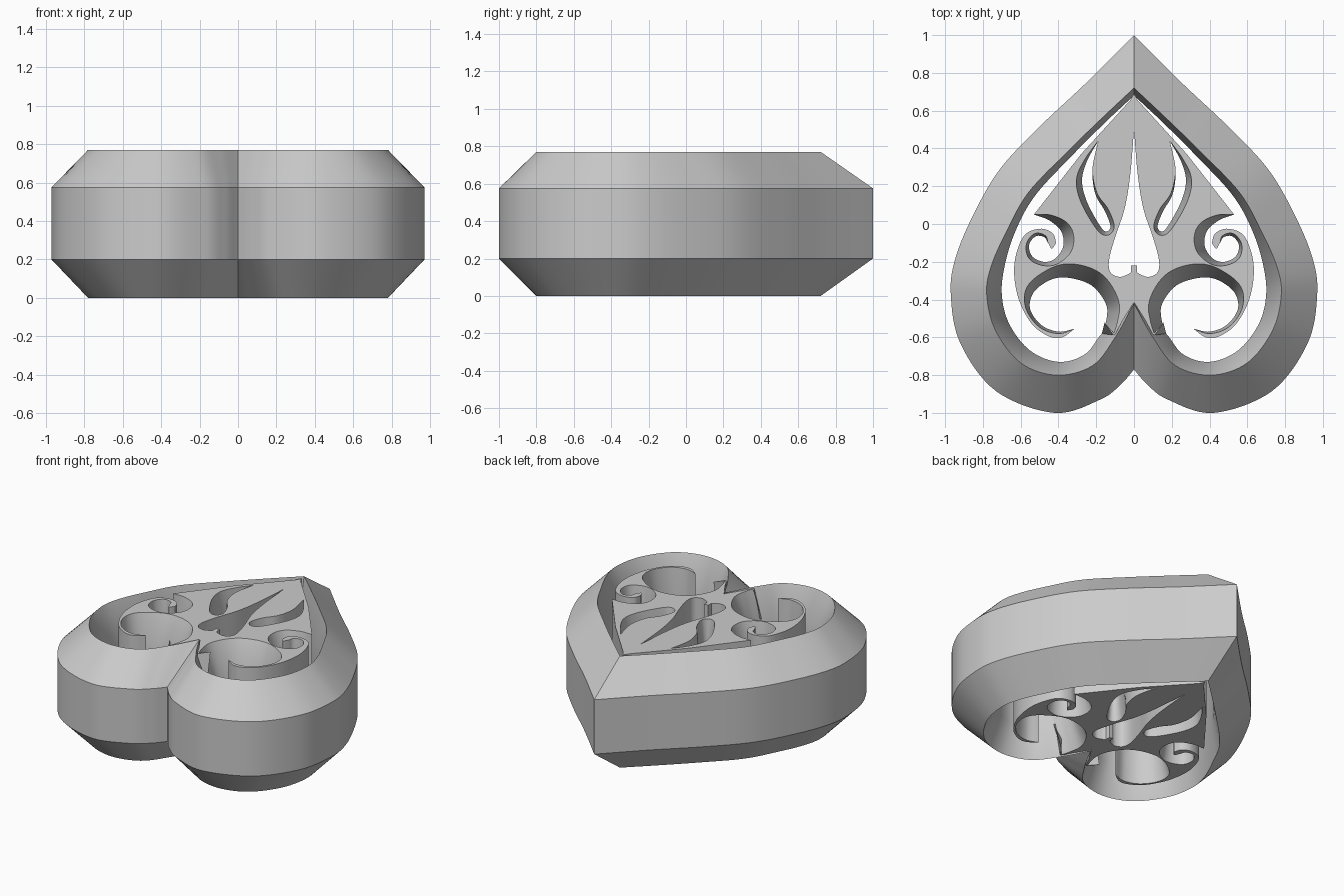
import bpy
import bmesh
import math
from mathutils import Matrix, Vector
from mathutils.geometry import tessellate_polygon

cube = bpy.data.objects.get("Cube")
if cube:
    bpy.data.objects.remove(cube)

TOP, SHOULDER, BASE = 0.77, 0.575, 0.2


def smooth_path(points, steps):
    """Catmull-Rom path through the points, any dimension."""
    pts = [Vector(p) for p in points]
    pts = [pts[0] * 2 - pts[1]] + pts + [pts[-1] * 2 - pts[-2]]
    path = []
    for a, b, c, d in zip(pts, pts[1:], pts[2:], pts[3:]):
        for s in range(steps):
            t = s / steps
            path.append((b * 2 + (c - a) * t + (a * 2 - b * 5 + c * 4 - d) * t * t
                         + (b * 3 - a - c * 3 + d) * t ** 3) / 2)
    return path + [pts[-2]]


def join_paths(*paths):
    """Chain paths into one closed loop without repeated points."""
    loop = []
    for path in paths:
        for p in path:
            if not loop or (p.xy - loop[-1].xy).length > 0.0005:
                loop.append(p)
    if (loop[0].xy - loop[-1].xy).length < 0.0005:
        loop.pop()
    return loop


def chamfered(loop, is_hole):
    """Move each point into the material by its own chamfer width (z)."""
    n = len(loop)
    area = sum(loop[i - 1].x * loop[i].y - loop[i].x * loop[i - 1].y for i in range(n))
    sign = 1 if (area > 0) != is_hole else -1
    result = []
    for i, p in enumerate(loop):
        along = (loop[(i + 1) % n].xy - loop[i - 1].xy).normalized()
        result.append(p.xy + Vector((-along.y, along.x)) * sign * max(p.z, 0))
    return result


def finish(bm, name):
    """Mirror the half, and make a shaded object of it."""
    geom = bm.verts[:] + bm.edges[:] + bm.faces[:]
    bmesh.ops.mirror(bm, geom=geom, matrix=Matrix(), merge_dist=0.0005, axis='X')
    bmesh.ops.recalc_face_normals(bm, faces=bm.faces)
    mesh = bpy.data.meshes.new(name)
    bm.to_mesh(mesh)
    bm.free()
    obj = bpy.data.objects.new(name, mesh)
    bpy.context.collection.objects.link(obj)
    bpy.ops.object.select_all(action='DESELECT')
    obj.select_set(True)
    bpy.context.view_layer.objects.active = obj
    bpy.ops.object.shade_smooth_by_angle(angle=math.radians(28))
    return obj


def add_rows(bm, rows):
    return [[bm.verts.new((p.x, p.y, z)) for p in path] for path, z in rows]


# Heart rim: outer wall, sharp ridge and inner slope, tip to notch
outer = smooth_path([(0, 1), (.25, .75), (.5, .515), (.71, .29), (.85, .05), (.945, -.18),
                     (.97, -.37), (.92, -.63), (.73, -.885), (.42, -1), (.18, -.93),
                     (.07, -.85), (0, -.77)], 8)
ridge = smooth_path([(0, .72), (.17, .56), (.36, .375), (.56, .165), (.675, -.04), (.755, -.22),
                     (.78, -.37), (.735, -.56), (.6, -.735), (.41, -.8), (.22, -.75),
                     (.1, -.6), (0, -.42)], 8)
inner = smooth_path([(0, .68), (.155, .535), (.335, .355), (.52, .155), (.62, -.02), (.68, -.2),
                     (.7, -.37), (.66, -.53), (.55, -.67), (.4, -.73), (.26, -.69),
                     (.17, -.58), (0, -.4)], 8)
bm = bmesh.new()
rows = add_rows(bm, [(outer, BASE), (outer, SHOULDER), (ridge, TOP),
                     (inner, SHOULDER), (inner, BASE), (ridge, 0)])
for k, row in enumerate(rows):
    above = rows[(k + 1) % len(rows)]
    for i in range(len(row) - 1):
        bm.faces.new((row[i], row[i + 1], above[i + 1], above[i]))
finish(bm, "heart_rim")

# Filigree outline, as x, y and chamfer width
slit_edge = [Vector(p) for p in ((0, .69, 0), (.02, .655, 0), (.28, .37, 0), (.53, .05, 0))]
small_curl = smooth_path([(.53, .05, 0), (.45, .02, .03), (.385, -.04, .055), (.375, -.12, .05),
                          (.42, -.185, .03), (.48, -.2, .02), (.54, -.17, .02),
                          (.555, -.11, .015), (.52, -.065, .015), (.475, -.07, .01),
                          (.455, -.1, 0), (.435, -.13, 0), (.412, -.1, 0)], 6)
crescent_back = smooth_path([(.412, -.1, 0), (.43, -.05, 0), (.49, -.025, 0), (.57, -.05, 0),
                             (.615, -.13, 0), (.635, -.25, 0), (.61, -.4, 0), (.54, -.53, 0),
                             (.45, -.595, 0), (.38, -.6, 0), (.315, -.555, 0)], 6)
big_curl = smooth_path([(.315, -.555, 0), (.4, -.57, .01), (.49, -.535, .015), (.55, -.45, .02),
                        (.53, -.36, .045), (.44, -.295, .055), (.345, -.285, .075),
                        (.225, -.325, .08), (.15, -.42, .07), (.145, -.5, .06),
                        (.17, -.58, .06)], 7)
notch = [Vector(p) for p in ((.1, -.585, 0), (.06, -.51, 0), (0, -.415, 0),
                             (0, -.22, 0), (.015, -.22, 0), (.015, -.255, 0))]
teardrop = smooth_path([(.015, -.255, 0), (.04, -.27, 0), (.08, -.28, 0), (.125, -.255, 0),
                        (.132, -.19, 0), (.1, -.07, 0), (.05, .08, 0), (.02, .26, 0),
                        (0, .5, 0)], 6)
leaf_slot = smooth_path([(.19, .44, 0), (.25, .33, .015), (.275, .23, .03), (.25, .12, .03),
                         (.18, -.01, .025), (.145, -.04, .02), (.125, -.01, .02),
                         (.155, .07, .02), (.205, .16, .01), (.22, .29, 0), (.19, .44, 0)], 6)

# Filigree plate: flat on both sides, with chamfered scrolls
bm = bmesh.new()
lids = []
upper, lower = [], []
for loop, is_hole in ((join_paths(slit_edge, small_curl, crescent_back, big_curl,
                                  notch, teardrop), False),
                      (join_paths(leaf_slot), True)):
    lid = chamfered(loop, is_hole)
    lids.append([Vector((p.x, p.y, 0)) for p in lid])
    rows = add_rows(bm, [(lid, 0.005), (loop, BASE), (loop, SHOULDER), (lid, TOP - 0.005)])
    lower += rows[0]
    upper += rows[-1]
    for row, above in zip(rows, rows[1:]):
        for i in range(len(row)):
            if abs(row[i].co.x) + abs(row[i - 1].co.x) > 0.0005:
                bm.faces.new((row[i - 1], row[i], above[i], above[i - 1]))
for tri in tessellate_polygon(lids):
    for ring in (upper, lower):
        corners = [ring[i] for i in tri]
        if len(set(corners)) == len(corners):
            bm.faces.new(corners)
finish(bm, "filigree_plate")
